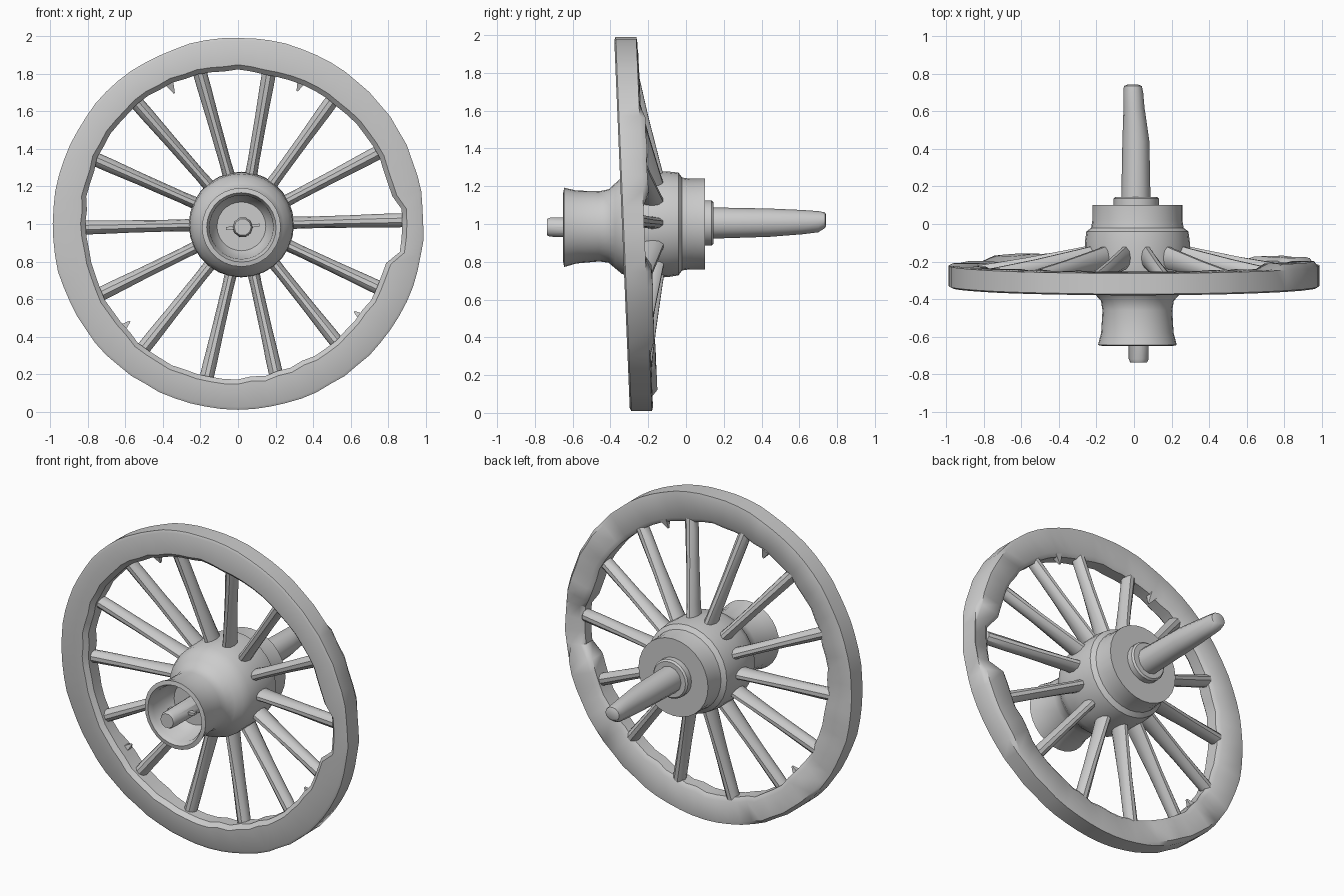
import bpy, bmesh, random
from math import sin, cos, pi, radians, tau
from mathutils import Vector

if "Cube" in bpy.data.objects:
    bpy.data.objects.remove(bpy.data.objects["Cube"])

random.seed(4)


def loft(name, rings, closed=False, angle=35):
    """Skin a list of equal-length point rings; cap the ends unless closed."""
    bm = bmesh.new()
    vr = [[bm.verts.new(p) for p in ring] for ring in rings]
    n, m = len(vr), len(vr[0])
    for i in range(n if closed else n - 1):
        a, b = vr[i], vr[(i + 1) % n]
        for j in range(m):
            k = (j + 1) % m
            bm.faces.new((a[j], a[k], b[k], b[j]))
    if not closed:
        bm.faces.new(vr[0])
        bm.faces.new(vr[-1])
    bmesh.ops.recalc_face_normals(bm, faces=bm.faces)
    me = bpy.data.meshes.new(name)
    bm.to_mesh(me)
    bm.free()
    ob = bpy.data.objects.new(name, me)
    bpy.context.collection.objects.link(ob)
    bpy.ops.object.select_all(action='DESELECT')
    ob.select_set(True)
    bpy.context.view_layer.objects.active = ob
    bpy.ops.object.shade_smooth_by_angle(angle=radians(angle))
    return ob


def ring(x, y, z, rx, rz, n, phase=0.0):
    return [(x + rx * cos(tau * i / n + phase), y, z + rz * sin(tau * i / n + phase))
            for i in range(n)]


def plane_y(z):
    # the wheel leans forward slightly at the top
    return -0.277 - 0.042 * (z - 1)


# Rim: swept block section, worn along the inner edge, with one broken stretch
SEG = 72
rim = []
for i in range(SEG):
    deg = i * 360 / SEG
    a = radians(deg)
    inner = 0.82 + 0.010 * sin(3 * a + 1) + random.uniform(-0.006, 0.006)
    outer = 0.99 + random.uniform(-0.004, 0.003)
    back = 0.06 + random.uniform(-0.004, 0.004)
    if deg >= 346 or deg <= 6:           # broken stretch
        inner, back = 0.875, 0.045
    elif 6 < deg < 38 or 215 < deg < 250 or 318 < deg < 346:   # swollen repairs
        back += 0.025
    front = 0.062
    section = [(outer, -front + 0.008), (outer, 0.055), (outer - 0.02, back),
               (inner + 0.025, back), (inner, back - 0.02),
               (inner, -front + 0.025), (inner + 0.025, -front), (outer - 0.015, -front)]
    rim.append([(r * cos(a), plane_y(1 + r * sin(a)) + y, 1.003 + r * sin(a))
                for r, y in section])
loft("rim", rim, closed=True, angle=40)

# Hub: turned profile (radius, y) with hollow front cup and stepped back
hub = [(0.13, -0.47), (0.165, -0.52), (0.17, -0.62), (0.185, -0.65), (0.21, -0.645),
       (0.193, -0.58), (0.186, -0.46), (0.194, -0.41), (0.225, -0.375), (0.255, -0.34),
       (0.275, -0.29), (0.28, -0.20), (0.28, -0.10), (0.272, -0.04), (0.246, -0.02),
       (0.24, 0.02), (0.24, 0.10)]
loft("hub", [ring(0.018, y, 1.0 + 0.03 * min(0, y + 0.05), r, r, 28) for r, y in hub])

# Axle: front stub, back collar and tapering arm
loft("axle_stub", [ring(0.025, y, 0.983, r, r, 10)
                   for y, r in ((-0.45, 0.055), (-0.72, 0.053), (-0.737, 0.045))])
loft("axle_collar", [ring(0.012, y, 1.005, r, r, 20)
                     for y, r in ((0.08, 0.12), (0.135, 0.12), (0.145, 0.11))])
loft("axle_arm", [ring(x, y, z, rx, rz, 12) for x, y, z, rx, rz in (
    (0.01, 0.12, 1.005, 0.078, 0.083), (0.01, 0.44, 1.007, 0.072, 0.075),
    (0.0, 0.62, 1.01, 0.056, 0.064), (-0.004, 0.70, 1.012, 0.053, 0.056),
    (-0.006, 0.735, 1.02, 0.048, 0.042), (-0.006, 0.742, 1.02, 0.03, 0.028))])

# Linch key across the stub inside the cup
loft("linch_key", [[(x, y, 0.985 + z + 0.1 * (x - 0.025))
                    for y, z in ((-0.6, -0.008), (-0.57, -0.008), (-0.57, 0.008), (-0.6, 0.008))]
                   for x in (-0.065, 0.115)])

# Spokes: 14 dished oval bars, deeper at the hub than at the rim
for k in range(14):
    a = radians(1.3) + k * tau / 14
    radial, side = Vector((cos(a), 0, sin(a))), Vector((-sin(a), 0, cos(a)))
    y_end = plane_y(1 + 0.84 * sin(a)) + 0.015
    rings = []
    for r, w, d in ((0.22, 0.034, 0.065), (0.34, 0.031, 0.058), (0.58, 0.033, 0.046),
                    (0.76, 0.037, 0.042), (0.88, 0.037, 0.04)):
        t = (r - 0.22) / 0.62
        c = Vector((0.018 * (1 - t), -0.17 * (1 - t) + y_end * t, 1.0)) + radial * r
        rings.append([c + side * (w * cos(tau * j / 10)) + Vector((0, d * sin(tau * j / 10), 0))
                      for j in range(10)])
    loft("spoke", rings)

# Splinters on the inner edge of the rim
for deg in (66, 116, 222, 323):
    a = radians(deg)
    pts = []
    for r, s in ((0.84, 0.025), (0.775, 0.004)):
        c = Vector((r * cos(a), plane_y(1 + r * sin(a)) + 0.03, 1 + r * sin(a)))
        pts.append([c + Vector((-sin(a) * u, v, cos(a) * u))
                    for u, v in ((-s, -s), (s, -s), (s, s), (-s, s))])
    loft("splinter", pts)
